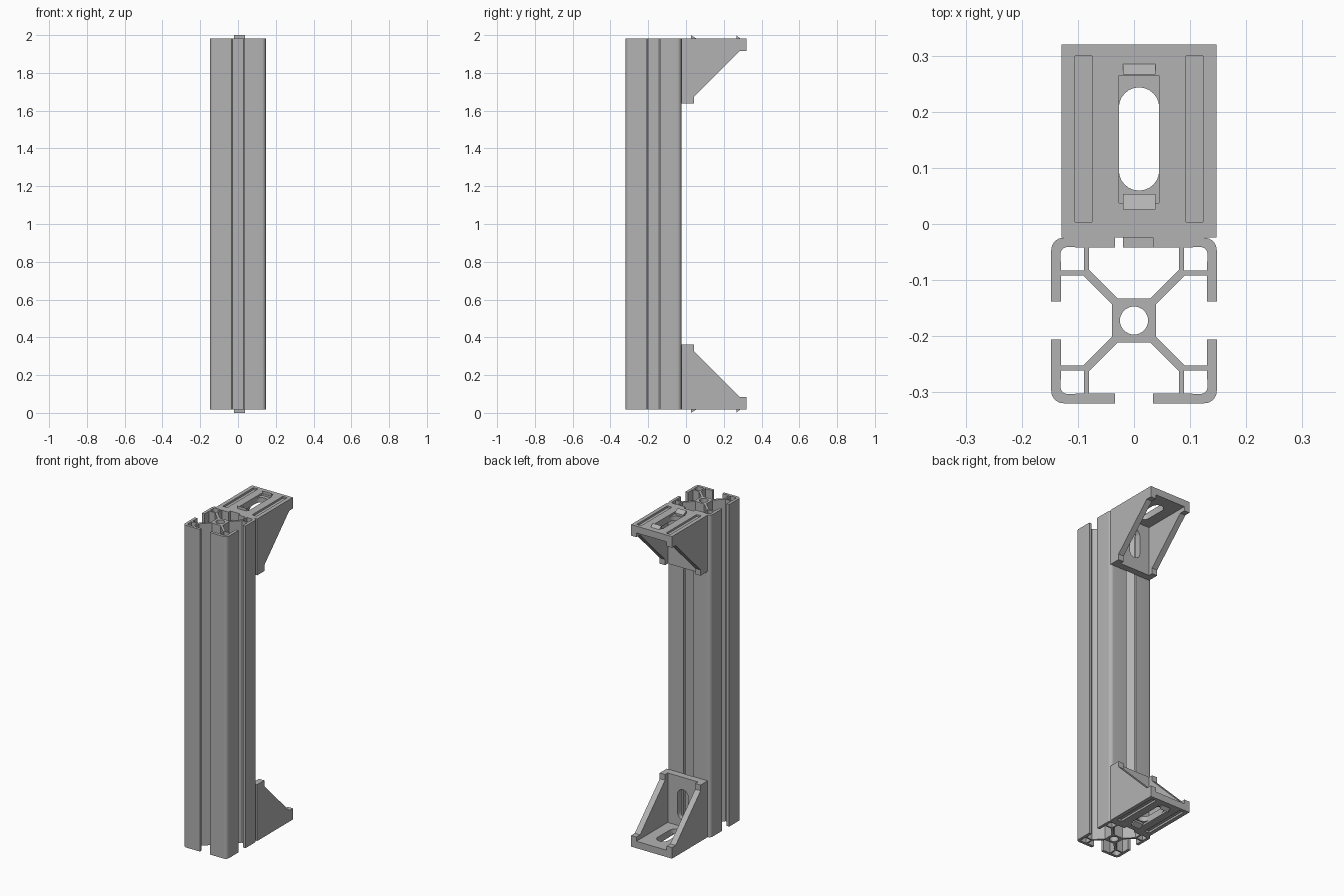
import bpy, bmesh
from math import sin, cos, pi
from mathutils import Vector

cube = bpy.data.objects.get("Cube")
if cube:
    bpy.data.objects.remove(cube, do_unlink=True)

metal = bpy.data.materials.new("aluminium grey")
metal.use_nodes = True
GREY = (0.45, 0.45, 0.45, 1)
metal.diffuse_color = GREY
metal.node_tree.nodes["Principled BSDF"].inputs["Base Color"].default_value = GREY

BOTTOM, TOP = 0.017, 1.983
BACK, POST_Y, HALF = -0.0245, -0.172, 0.1475
MID, WIDTH, LEG = 0.009, 0.276, 0.344      # bracket centre, width, leg length
SKIN, THICK, GUSSET = 0.012, 0.042, 0.036  # recess depth, leg and gusset thickness


def arc(cx, cy, r, start, end, steps=8):
    angles = [start + (end - start) * i / steps for i in range(steps + 1)]
    return [(cx + r * cos(a), cy + r * sin(a)) for a in angles]


def rect(u0, u1, v0, v1):
    return [(u0, v0), (u1, v0), (u1, v1), (u0, v1)]


def prism(bm, loops, h0, h1, place):
    """Fill outline and holes, extrude from h0 to h1, place(u, v, h) gives the position."""
    part = bmesh.new()
    edges = []
    for loop in loops:
        vs = [part.verts.new((u, v, h0)) for u, v in loop]
        edges += [part.edges.new((vs[i - 1], vs[i])) for i in range(len(vs))]
    bmesh.ops.triangle_fill(part, edges=edges, use_beauty=True)
    new = bmesh.ops.extrude_face_region(part, geom=part.faces[:], use_keep_orig=True)
    for v in new["geom"]:
        if isinstance(v, bmesh.types.BMVert):
            v.co.z = h1
    for v in part.verts:
        v.co = Vector(place(*v.co))
    bmesh.ops.recalc_face_normals(part, faces=part.faces[:])
    temp = bpy.data.meshes.new("part")
    part.to_mesh(temp)
    part.free()
    bm.from_mesh(temp)
    bpy.data.meshes.remove(temp)


def finish(bm, name):
    mesh = bpy.data.meshes.new(name)
    bm.to_mesh(mesh)
    bm.free()
    mesh.materials.append(metal)
    obj = bpy.data.objects.new(name, mesh)
    bpy.context.collection.objects.link(obj)
    bpy.ops.object.select_all(action="DESELECT")
    obj.select_set(True)
    bpy.context.view_layer.objects.active = obj
    bpy.ops.object.shade_smooth_by_angle(angle=pi / 6)


# Slotted post: one quadrant of the section, turned four times
def turned(points, turns):
    for _ in range(turns):
        points = [(y, -x) for x, y in points]
    return points


lip, slot = 0.13, 0.034
quadrant = [(0.029, 0.039), (0.08, 0.09), (0.08, lip), (slot, lip), (slot, HALF)]
quadrant += arc(HALF - 0.022, HALF - 0.022, 0.022, pi / 2, 0)
quadrant += [(y, x) for x, y in reversed(quadrant[:5])]
chamber = [(0.089, 0.089), (0.089, lip)] + arc(0.118, 0.118, 0.013, pi / 2, 0) + [(lip, 0.089)]

outline, holes = [], [arc(0, 0, 0.025, 0, 2 * pi, 32)[:-1]]
for k in range(4):
    outline += turned(quadrant, k)
    holes.append(turned(chamber, k))
bm = bmesh.new()
prism(bm, [outline] + holes, BOTTOM, TOP, lambda u, v, h: (u, POST_Y + v, h))
finish(bm, "slotted_post")


# Corner brackets: two equal legs, two gussets and locating nubs
def bracket(name, z_edge, z_dir):
    bm = bmesh.new()

    def flat(u, d, t):
        return (MID + u, BACK + d, z_edge + z_dir * t)

    def upright(u, d, t):
        return (MID + u, BACK + t, z_edge + z_dir * d)

    w, r = WIDTH / 2, 0.036
    oblong = arc(0, 0.268 - r, r, 0, pi, 12) + arc(0, 0.084 + r, r, pi, 2 * pi, 12)
    recess = rect(-r, r, 0.062, 0.289)
    grooves = [rect(c - 0.015, c + 0.015, 0.028, 0.324) for c in (-0.099, 0.099)]
    for place in (flat, upright):
        # Outer skin with grooves and recess, then the inner plate with the bolt slot
        prism(bm, [rect(-w, w, 0, LEG), recess] + grooves, 0, SKIN, place)
        prism(bm, [rect(-w, w, SKIN, LEG), oblong], SKIN, THICK, place)
        # Wedge nubs standing proud of the outer face
        for d0, d1 in ((0.05, 0.078), (0.291, 0.31)):
            wedge = [(d0, SKIN), (d1, SKIN), (d1, 0), (d0, -0.017)]
            prism(bm, [wedge], -0.029, 0.029, lambda d, t, u, p=place: p(u, d, t))
    # Side gussets
    tip, shoulder = 0.068, 0.309
    side = [(SKIN, SKIN), (LEG, SKIN), (LEG, tip), (shoulder, tip),
            (tip, shoulder), (tip, LEG), (SKIN, LEG)]
    for u in (-w, w - GUSSET):
        prism(bm, [side], u, u + GUSSET, lambda d, t, x: flat(x, d, t))
    finish(bm, name)


bracket("upper_corner_bracket", TOP, -1)
bracket("lower_corner_bracket", BOTTOM, 1)
